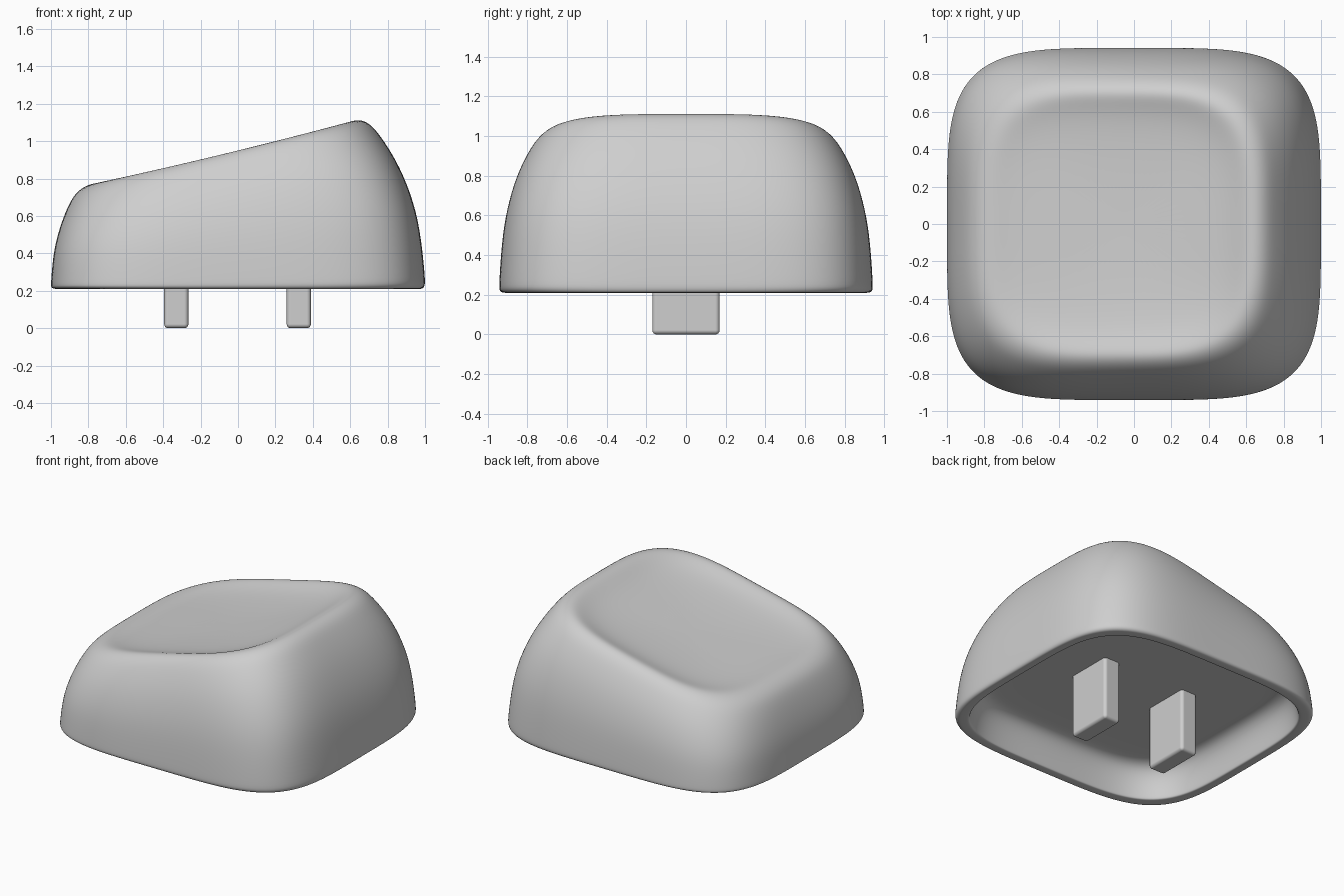
import bpy, bmesh, math

if "Cube" in bpy.data.objects:
    bpy.data.objects.remove(bpy.data.objects["Cube"], do_unlink=True)

SHADE = (0.62, 0.62, 0.62, 1)
grey = bpy.data.materials.new("plain grey")
grey.use_nodes = True
grey.diffuse_color = SHADE
grey.node_tree.nodes["Principled BSDF"].inputs["Base Color"].default_value = SHADE

SEGMENTS = 64
BASE = 0.21


def make_object(name, bm):
    bmesh.ops.recalc_face_normals(bm, faces=bm.faces)
    mesh = bpy.data.meshes.new(name)
    bm.to_mesh(mesh)
    bm.free()
    mesh.materials.append(grey)
    obj = bpy.data.objects.new(name, mesh)
    bpy.context.collection.objects.link(obj)
    for poly in mesh.polygons:
        poly.use_smooth = True
    return obj


def sloped(x, share):
    """Height at x, as a share of the tilted, slightly hollow top."""
    return BASE + share * (0.95 + 0.245 * x + 0.02 * x * x - BASE)


def ring(bm, left, right, half_y, height, power):
    """Rounded-square loop; height is a function of x."""
    verts = []
    for i in range(SEGMENTS):
        a = 2 * math.pi * i / SEGMENTS
        c, s = math.cos(a), math.sin(a)
        r = (abs(c) ** power + abs(s) ** power) ** (-1 / power)
        x = (left + right) / 2 + (right - left) / 2 * r * c
        verts.append(bm.verts.new((x, half_y * r * s, height(x))))
    return verts


# Hollow underside: half x, half y, z from the ceiling down to the lower lip
inside = [
    (0.40, 0.36, 0.45), (0.76, 0.70, 0.45), (0.83, 0.77, 0.445),
    (0.88, 0.82, 0.41), (0.91, 0.85, 0.33), (0.922, 0.862, 0.24),
    (0.926, 0.866, 0.215), (0.935, 0.875, BASE), (0.975, 0.915, BASE),
    (0.99, 0.93, BASE + 0.002),
]
# Outer wall, rim and dish: left x, right x, half y, share of the sloped height
outside = [
    (-1.0, 1.0, 0.942, 0.02), (-1.0, 1.0, 0.942, 0.06),
    (-0.99, 0.975, 0.93, 0.32), (-0.97, 0.925, 0.906, 0.52),
    (-0.935, 0.845, 0.862, 0.72), (-0.895, 0.757, 0.803, 0.88),
    (-0.855, 0.70, 0.757, 0.967), (-0.79, 0.63, 0.705, 1.009),
    (-0.72, 0.565, 0.65, 0.99), (-0.64, 0.49, 0.58, 0.96),
    (-0.50, 0.37, 0.46, 0.937), (-0.28, 0.17, 0.24, 0.922),
]

bm = bmesh.new()
rings = [ring(bm, -x, x, y, lambda _, z=z: z, 4.3) for x, y, z in inside]
# Corners grow rounder towards the top
rings += [ring(bm, l, r, y, lambda x, f=f: sloped(x, f), 4.4 - 0.8 * f * f)
          for l, r, y, f in outside]
for low, high in zip(rings, rings[1:]):
    for i in range(SEGMENTS):
        j = (i + 1) % SEGMENTS
        bm.faces.new((low[i], low[j], high[j], high[i]))
# Close the ceiling and the dish with fans
for loop, centre in ((rings[0], (0, 0, 0.45)),
                     (rings[-1], (-0.055, 0, sloped(-0.055, 0.918)))):
    hub = bm.verts.new(centre)
    for i in range(SEGMENTS):
        bm.faces.new((loop[i], loop[(i + 1) % SEGMENTS], hub))
cap = make_object("cap_shell", bm)
sub = cap.modifiers.new("smooth", "SUBSURF")
sub.levels = sub.render_levels = 2

# Two mounting prongs under the ceiling
for name, x in (("right_prong", -0.33), ("left_prong", 0.325)):
    bm = bmesh.new()
    bmesh.ops.create_cube(bm, size=1)
    for v in bm.verts:
        v.co = (x + v.co.x * 0.13, v.co.y * 0.34, (v.co.z + 0.5) * 0.47)
    prong = make_object(name, bm)
    bevel = prong.modifiers.new("round", "BEVEL")
    bevel.width, bevel.segments = 0.022, 4
    bevel.harden_normals = True
    bpy.ops.object.select_all(action="DESELECT")
    prong.select_set(True)
    bpy.context.view_layer.objects.active = prong
    bpy.ops.object.shade_smooth_by_angle(angle=math.radians(40))
